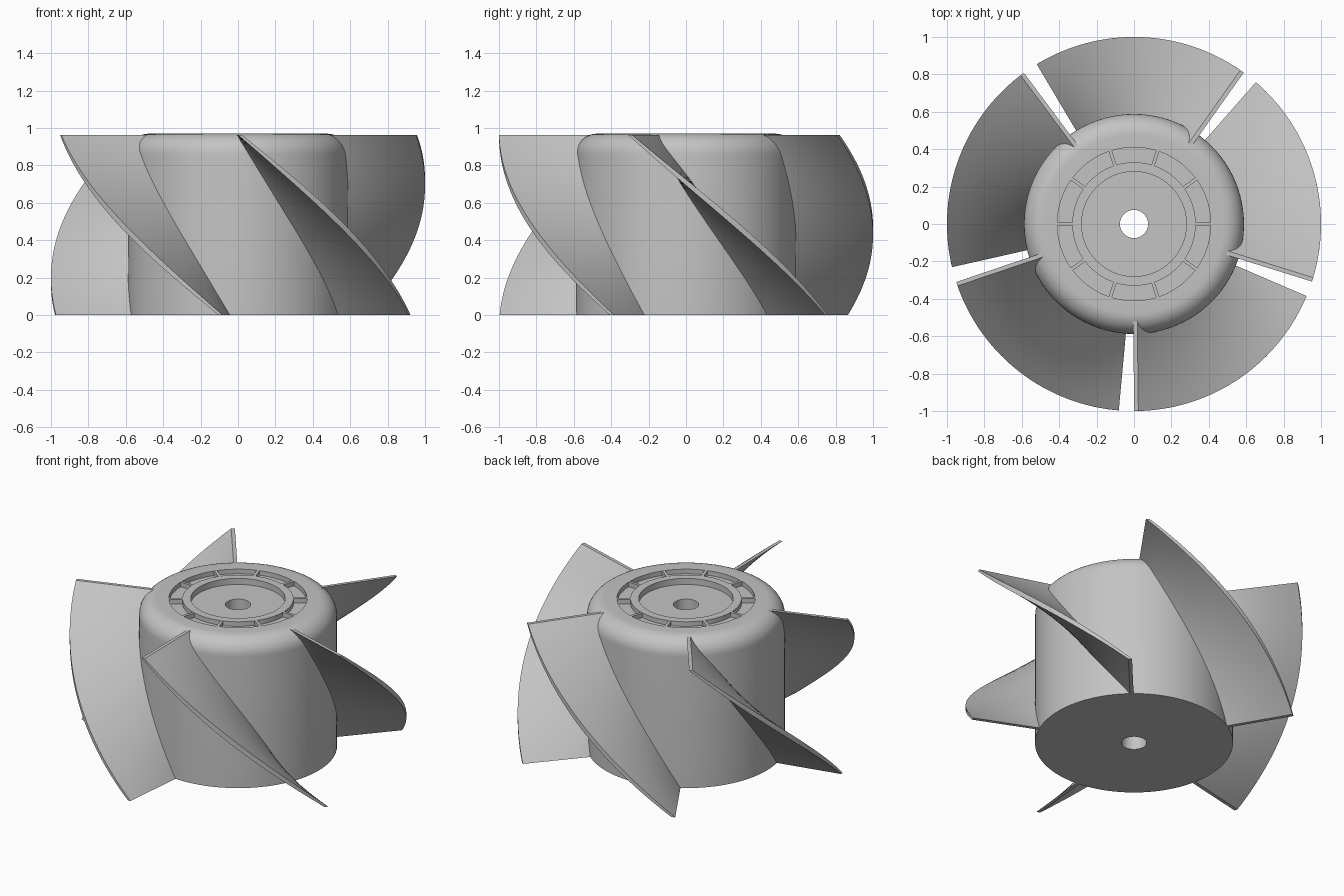
import bpy, bmesh
from math import sin, cos, pi, radians
from mathutils import Matrix

cube = bpy.data.objects.get("Cube")
if cube:
    bpy.data.objects.remove(cube, do_unlink=True)

grey = bpy.data.materials.new("grey metal")
grey.use_nodes = True
grey.diffuse_color = (0.55, 0.55, 0.55, 1)
grey.node_tree.nodes["Principled BSDF"].inputs["Base Color"].default_value = grey.diffuse_color

HEIGHT, HUB_R, FILLET = 0.97, 0.588, 0.11
BLADES, RIBS = 5, 10


def finish(bm, name, angle=35):
    bmesh.ops.recalc_face_normals(bm, faces=bm.faces[:])
    mesh = bpy.data.meshes.new(name)
    bm.to_mesh(mesh)
    bm.free()
    mesh.materials.append(grey)
    ob = bpy.data.objects.new(name, mesh)
    bpy.context.scene.collection.objects.link(ob)
    bpy.ops.object.select_all(action="DESELECT")
    ob.select_set(True)
    bpy.context.view_layer.objects.active = ob
    bpy.ops.object.shade_smooth_by_angle(angle=radians(angle))
    return ob


# Hub: turned profile with shaft bore, centre recess, ring groove and rounded rim
bore, recess, groove_in, groove_out = 0.075, 0.28, 0.33, 0.41
recess_z, groove_z = HEIGHT - 0.04, HEIGHT - 0.03
profile = [(bore, 0), (bore, recess_z), (recess, recess_z), (recess, HEIGHT),
           (groove_in, HEIGHT), (groove_in, groove_z),
           (groove_out, groove_z), (groove_out, HEIGHT)]
for i in range(11):
    a = pi / 2 * (1 - i / 10)
    profile.append((HUB_R - FILLET + FILLET * cos(a), HEIGHT - FILLET + FILLET * sin(a)))
profile.append((HUB_R, 0))

bm = bmesh.new()
verts = [bm.verts.new((r, 0, z)) for r, z in profile]
edges = [bm.edges.new((v, verts[(i + 1) % len(verts)])) for i, v in enumerate(verts)]
bmesh.ops.spin(bm, geom=verts + edges, cent=(0, 0, 0), axis=(0, 0, 1),
               angle=2 * pi, steps=96)
bmesh.ops.remove_doubles(bm, verts=bm.verts[:], dist=1e-4)
finish(bm, "hub")

# Ribs that divide the ring groove into slots
bm = bmesh.new()
for k in range(RIBS):
    place = (Matrix.Rotation(2 * pi * k / RIBS, 4, "Z")
             @ Matrix.Translation(((groove_in + groove_out) / 2, 0, HEIGHT - 0.0175))
             @ Matrix.Diagonal((groove_out - groove_in + 0.004, 0.018, 0.034, 1)))
    bmesh.ops.create_cube(bm, size=1, matrix=place)
finish(bm, "groove_ribs")

# Blades: helical vanes, thickest in the middle and toward the root
ROOT, TIP, TOP = 0.52, 1.0, 0.962
START, SWEEP = radians(-89.3), radians(66)
ROWS, COLS = 32, 8


def blade_point(row, col, side):
    u, v = row / ROWS, col / COLS
    r = ROOT + (TIP - ROOT) * v
    half = 0.011 + sin(pi * u) * (0.034 - 0.022 * v)
    a = START + SWEEP * u + side * half / r
    return (r * cos(a), r * sin(a), TOP * (1 - u))


for k in range(BLADES):
    bm = bmesh.new()
    skin = {(i, j, s): bm.verts.new(blade_point(i, j, s))
            for s in (-1, 1) for i in range(ROWS + 1) for j in range(COLS + 1)}
    for i in range(ROWS):
        for s in (-1, 1):
            for j in range(COLS):
                bm.faces.new([skin[i, j, s], skin[i + 1, j, s],
                              skin[i + 1, j + 1, s], skin[i, j + 1, s]])
        for j in (0, COLS):
            bm.faces.new([skin[i, j, -1], skin[i + 1, j, -1],
                          skin[i + 1, j, 1], skin[i, j, 1]])
    for j in range(COLS):
        for i in (0, ROWS):
            bm.faces.new([skin[i, j, -1], skin[i, j + 1, -1],
                          skin[i, j + 1, 1], skin[i, j, 1]])
    bm.transform(Matrix.Rotation(2 * pi * k / BLADES, 4, "Z"))
    finish(bm, f"blade_{k + 1}")
